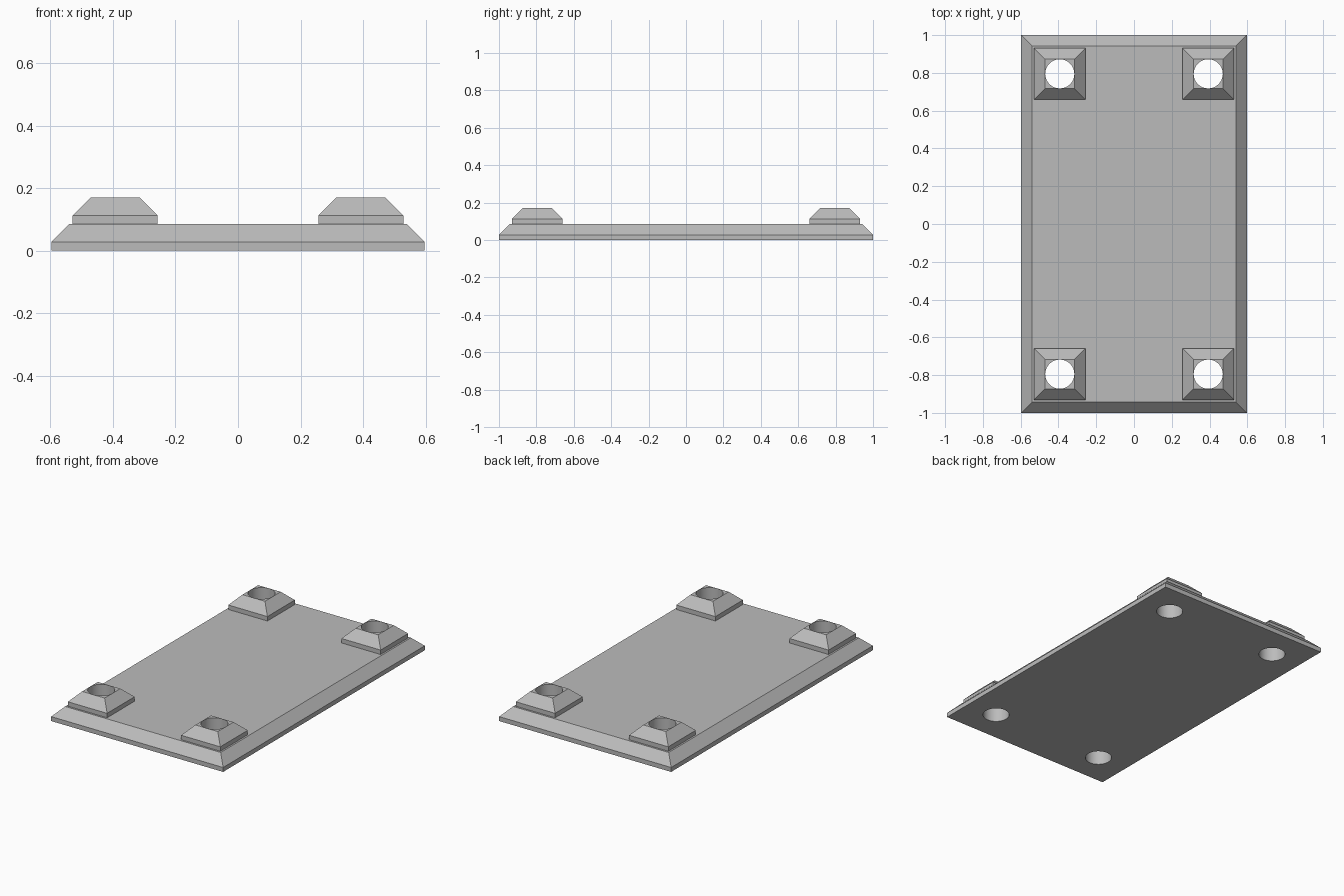
import bpy, bmesh, math

if "Cube" in bpy.data.objects:
    bpy.data.objects.remove(bpy.data.objects["Cube"])

grey = bpy.data.materials.new("light_grey")
grey.diffuse_color = (0.5, 0.5, 0.5, 1)
grey.use_nodes = True
grey.node_tree.nodes["Principled BSDF"].inputs["Base Color"].default_value = grey.diffuse_color


def add_object(name, bm):
    bmesh.ops.recalc_face_normals(bm, faces=bm.faces)
    mesh = bpy.data.meshes.new(name)
    bm.to_mesh(mesh)
    bm.free()
    mesh.materials.append(grey)
    obj = bpy.data.objects.new(name, mesh)
    bpy.context.collection.objects.link(obj)
    return obj


def chamfered_block(name, cx, cy, hx, hy, z0, z1, z2, inset):
    """Straight-sided block with a sloped upper edge."""
    bm = bmesh.new()
    rings = []
    for z, d in ((z0, 0), (z1, 0), (z2, inset)):
        rings.append([bm.verts.new((cx + sx * (hx - d), cy + sy * (hy - d), z))
                      for sx, sy in ((-1, -1), (1, -1), (1, 1), (-1, 1))])
    for low, high in zip(rings, rings[1:]):
        for i in range(4):
            j = (i + 1) % 4
            bm.faces.new((low[i], low[j], high[j], high[i]))
    bm.faces.new(rings[0][::-1])
    bm.faces.new(rings[-1])
    return add_object(name, bm)


def apply_boolean(target, tool, operation):
    mod = target.modifiers.new(operation.lower(), 'BOOLEAN')
    mod.operation = operation
    mod.solver = 'EXACT'
    mod.object = tool
    bpy.context.view_layer.objects.active = target
    bpy.ops.object.modifier_apply(modifier=mod.name)
    bpy.data.objects.remove(tool)


# Base plate with sloped rim
plate = chamfered_block("base_plate", 0, 0, 0.597, 1.0, 0, 0.028, 0.085, 0.057)

corners = [(sx * 0.393, sy * 0.795) for sx in (-1, 1) for sy in (-1, 1)]

# Raised corner bosses, sunk into the plate and merged
for x, y in corners:
    boss = chamfered_block("corner_boss", x, y, 0.136, 0.136, 0.05, 0.113, 0.171, 0.058)
    apply_boolean(plate, boss, 'UNION')

# Round holes through bosses and plate
for x, y in corners:
    bpy.ops.mesh.primitive_cylinder_add(vertices=48, radius=0.077, depth=0.6,
                                        location=(x, y, 0.1))
    hole = bpy.context.object
    hole.name = "hole_cutter"
    hole.data.materials.append(grey)
    apply_boolean(plate, hole, 'DIFFERENCE')

# Smooth hole walls, crisp edges elsewhere
bpy.ops.object.select_all(action='DESELECT')
plate.select_set(True)
bpy.context.view_layer.objects.active = plate
bpy.ops.object.shade_smooth_by_angle(angle=math.radians(30))
